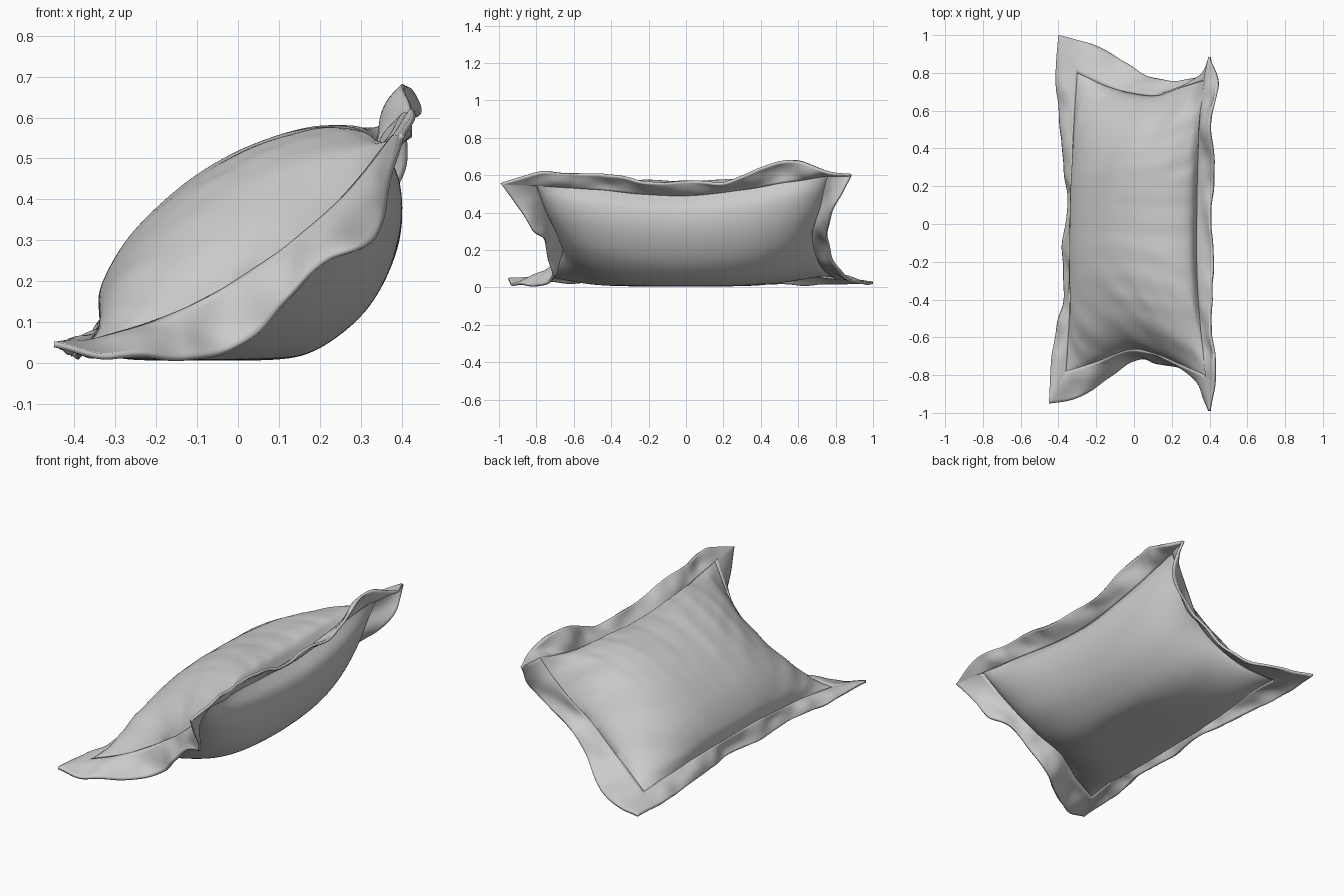
import bpy, math
from mathutils import Vector, noise

if "Cube" in bpy.data.objects:
    bpy.data.objects.remove(bpy.data.objects["Cube"])

NU, NV, NW = 72, 150, 10


def spline(pts, t):
    """Catmull-Rom point at t in 0..1 through evenly spaced control points."""
    p = [Vector(q) for q in pts]
    p = [2 * p[0] - p[1]] + p + [2 * p[-1] - p[-2]]
    n = len(pts) - 1
    i = min(int(t * n), n - 1)
    f = t * n - i
    a, b, c, d = p[i:i + 4]
    return 0.5 * (2 * b + (c - a) * f + (2 * a - 5 * b + 4 * c - d) * f * f
                  + (3 * b - a - 3 * c + d) * f ** 3)


def make(name, verts, faces):
    me = bpy.data.meshes.new(name)
    me.from_pydata([tuple(v) for v in verts], [], faces)
    ob = bpy.data.objects.new(name, me)
    bpy.context.collection.objects.link(ob)
    bpy.ops.object.select_all(action='DESELECT')
    ob.select_set(True)
    bpy.context.view_layer.objects.active = ob
    # weld shared seam vertices and orient faces outwards
    bpy.ops.object.mode_set(mode='EDIT')
    bpy.ops.mesh.select_all(action='SELECT')
    bpy.ops.mesh.remove_doubles(threshold=0.0003)
    bpy.ops.mesh.normals_make_consistent(inside=False)
    bpy.ops.object.mode_set(mode='OBJECT')
    bpy.ops.object.shade_smooth_by_angle(angle=math.radians(50))
    return ob


def grid_faces(nu, nv, base=0):
    return [(base + j * (nu + 1) + i, base + j * (nu + 1) + i + 1,
             base + (j + 1) * (nu + 1) + i + 1, base + (j + 1) * (nu + 1) + i)
            for j in range(nv) for i in range(nu)]


# seam curves: floor and raised edges run -y to +y, the two ends run floor to raised
seam_low = [(-.36, -.78, .05), (-.34, -.47, .08), (-.335, -.15, .1),
            (-.33, .17, .1), (-.32, .48, .085), (-.3, .8, .05)]
seam_high = [(.38, -.8, .55), (.355, -.53, .53), (.337, -.26, .505), (.335, 0, .495),
             (.34, .26, .52), (.35, .52, .56), (.37, .76, .605)]
seam_near = [(-.36, -.78, .05), (-.2, -.73, .1), (-.02, -.665, .19),
             (.12, -.69, .285), (.26, -.75, .405), (.38, -.8, .55)]
seam_far = [(-.3, .8, .05), (-.15, .73, .11), (0, .69, .2),
            (.12, .68, .3), (.24, .72, .43), (.37, .76, .605)]

# outer hem of the flange along the same four sides
hem_low = [(-.45, -.95, .045), (-.425, -.65, .03), (-.37, -.4, .02), (-.375, -.12, .015),
           (-.355, .12, .02), (-.37, .4, .015), (-.41, .75, .02), (-.4, 1, .025)]
hem_high = [(.4, -.99, .555), (.435, -.78, .61), (.41, -.58, .605), (.41, -.39, .6),
            (.42, -.2, .56), (.4, 0, .572), (.42, .2, .56), (.42, .4, .635),
            (.41, .6, .678), (.445, .75, .62), (.4, .885, .6)]
hem_near = [(-.45, -.95, .045), (-.3, -.92, .02), (-.12, -.8, .01), (.03, -.715, .06),
            (.12, -.74, .16), (.22, -.75, .25), (.33, -.81, .3), (.36, -.89, .42),
            (.4, -.99, .555)]
hem_far = [(-.4, 1, .025), (-.2, .94, .02), (-.04, .85, .06), (.08, .775, .16),
           (.2, .755, .27), (.33, .77, .37), (.41, .815, .48), (.4, .885, .6)]

# middle cross-sections of the cushion (x, z), floor seam to raised seam
section_top = [(-.335, 0, .1), (-.335, 0, .18), (-.27, 0, .3), (-.15, 0, .42),
               (-.02, 0, .505), (.1, 0, .552), (.21, 0, .57), (.295, 0, .553),
               (.335, 0, .495)]
section_under = [(-.335, 0, .1), (-.325, 0, .03), (-.25, 0, -.01), (-.1, 0, -.02),
                 (.07, 0, -.012), (.2, 0, .032), (.32, 0, .135), (.39, 0, .28),
                 (.395, 0, .41), (.335, 0, .495)]


def coons(u, v):
    a, b = spline(seam_low, v), spline(seam_high, v)
    c, d = spline(seam_near, u), spline(seam_far, u)
    p00, p10 = Vector(seam_low[0]), Vector(seam_high[0])
    p01, p11 = Vector(seam_low[-1]), Vector(seam_high[-1])
    return (a * (1 - u) + b * u + c * (1 - v) + d * v
            - (p00 * (1 - u) + p10 * u) * (1 - v) - (p01 * (1 - u) + p11 * u) * v)


def wrinkle(u, v):
    """Puckers that start at the seams and fade into the cushion."""
    r = 1 - u
    side = r * math.exp(-r * 6) * 6
    y = v + .25 * r * (v - .5)
    h = side * noise.noise((y * 17, r * 2, 1.7)) * .02
    for e, z in ((v, 5.1), (1 - v, 9.3)):
        fade = e * math.exp(-e * 11) * 11 * min(1, 8 * u * (1 - u))
        h += fade * noise.noise((u * 9 + e * 8, e * 4, z)) * .035
    return h


# cushion body: upper and under panels share the seam
verts, faces = [], []
for section, top in ((section_top, True), (section_under, False)):
    base = len(verts)
    offsets = [spline(section, i / NU) - coons(i / NU, .5) for i in range(NU + 1)]
    for j in range(NV + 1):
        v = j / NV
        puff = max(0, 1 - abs(2 * v - 1) ** 3) ** .62
        for i in range(NU + 1):
            u = i / NU
            p = coons(u, v) + Vector((offsets[i].x, 0, offsets[i].z)) * puff
            if top:
                p += Vector((-.45, 0, .9)) * wrinkle(u, v)
            # settle softly on the floor
            p.z = .002 + .5 * (p.z + math.sqrt(p.z * p.z + .0004)) - .001
            verts.append(p)
    faces += grid_faces(NU, NV, base)
make("cushion_body", verts, faces)

# flange: ruffled strip from the seam to the hem on all four sides
verts, faces = [], []
for seam, hem in ((seam_low, hem_low), (seam_high, hem_high),
                  (seam_near, hem_near), (seam_far, hem_far)):
    base = len(verts)
    for j in range(NV + 1):
        t = j / NV
        a, b = spline(seam, t), spline(hem, t)
        along = spline(seam, min(1, t + .01)) - spline(seam, max(0, t - .01))
        n = along.cross(b - a).normalized()
        ends = min(1, 10 * t * (1 - t))
        for i in range(NW + 1):
            w = i / NW
            q = a.lerp(b, w)
            ruffle = noise.noise((q.x * 7, q.y * 7, q.z * 7 + 3)) * .03
            q += n * ruffle * ends * math.sin(w * math.pi * .8)
            q.z = max(q.z, .009)
            verts.append(q)
    faces += grid_faces(NW, NV, base)
flange = make("pillow_flange", verts, faces)
mod = flange.modifiers.new("cloth_thickness", 'SOLIDIFY')
mod.thickness = .014
mod.offset = 0
